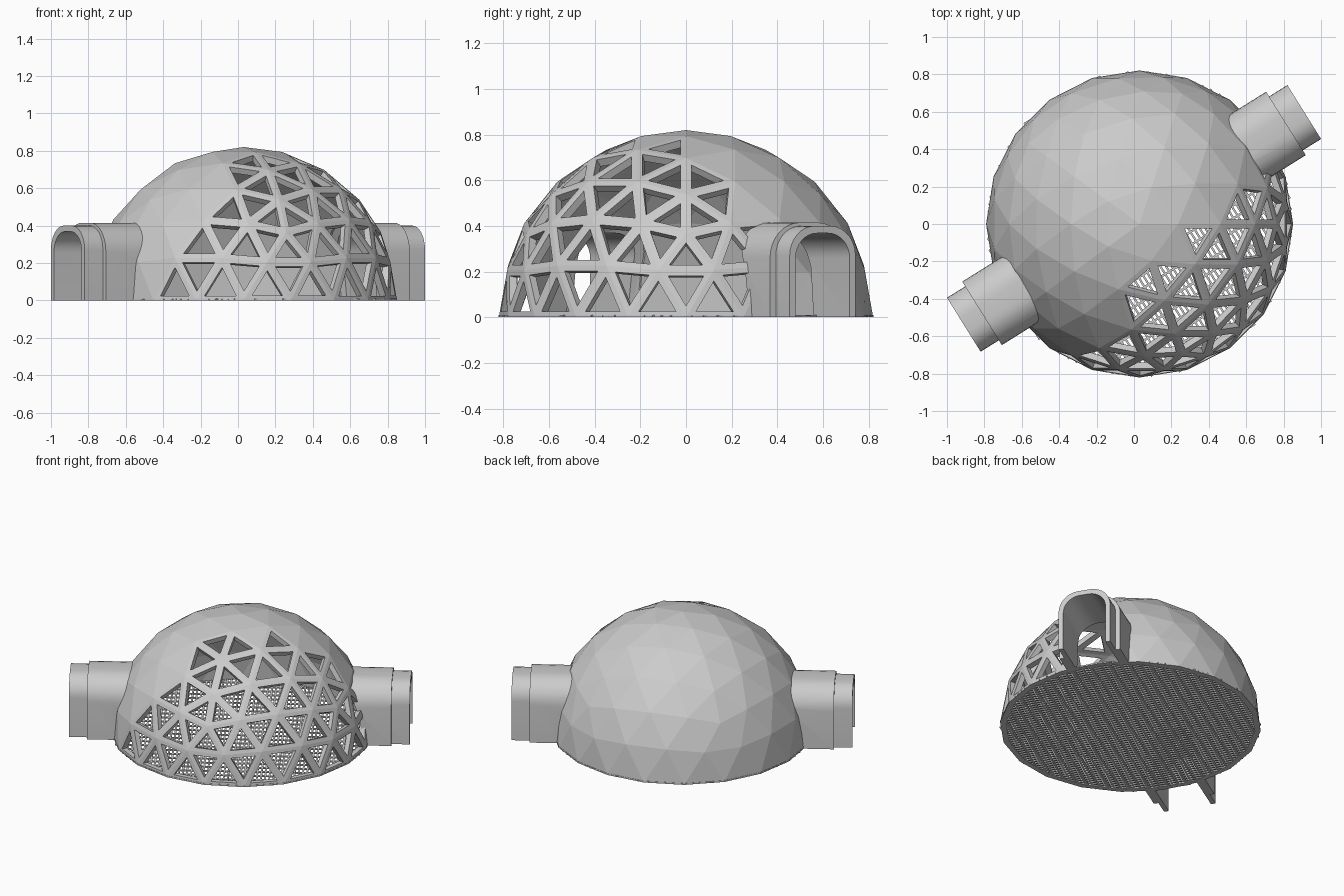
import bpy, bmesh, math
from mathutils import Matrix

if "Cube" in bpy.data.objects:
    bpy.data.objects.remove(bpy.data.objects["Cube"])

R, CX = 0.82, 0.03            # dome radius and centre
ANG = math.radians(32)        # direction of the two tunnels
AXIS_Y = 0.03


def make_object(name, bm, loc=(0, 0, 0), rot=0.0):
    bmesh.ops.recalc_face_normals(bm, faces=bm.faces[:])
    me = bpy.data.meshes.new(name)
    bm.to_mesh(me)
    bm.free()
    ob = bpy.data.objects.new(name, me)
    ob.location = loc
    ob.rotation_euler[2] = rot
    bpy.context.collection.objects.link(ob)
    return ob


def cut(ob, cutter):
    bpy.context.view_layer.update()
    m = ob.modifiers.new("cut", 'BOOLEAN')
    m.operation, m.solver, m.object = 'DIFFERENCE', 'EXACT', cutter
    bpy.ops.object.select_all(action='DESELECT')
    bpy.context.view_layer.objects.active = ob
    ob.select_set(True)
    bpy.ops.object.modifier_apply(modifier=m.name)


def arch(hw, h, r, n=8):
    # doorway outline in (y, z): straight sides, rounded upper corners
    pts = [(-hw, 0)]
    for sx, a0 in ((-1, 180), (1, 90)):
        for i in range(n + 1):
            a = math.radians(a0 - 90 * i / n)
            pts.append((sx * (hw - r) + r * math.cos(a), h - r + r * math.sin(a)))
    return pts + [(hw, 0)]


def arch_tube(name, outer, inner, u0, u1, rot):
    bm = bmesh.new()
    o = [bm.verts.new((u0, y, z)) for y, z in outer]
    if inner:
        i = [bm.verts.new((u0, y, z)) for y, z in inner]
        for k in range(len(o) - 1):
            bm.faces.new((o[k], o[k + 1], i[k + 1], i[k]))
    else:
        bm.faces.new(o)
    ext = bmesh.ops.extrude_face_region(bm, geom=bm.faces[:], use_keep_orig=True)
    bmesh.ops.translate(bm, vec=(u1 - u0, 0, 0),
                        verts=[g for g in ext["geom"] if isinstance(g, bmesh.types.BMVert)])
    return make_object(name, bm, (0, AXIS_Y, 0), rot)


# geodesic dome: closed panels, with a region of open triangular frames
def is_open(c):
    return (c.x - c.y) * 0.7071 > 0.85 / 3 and not (c.x < -0.2 and c.z > 0.5)


bm = bmesh.new()
bmesh.ops.create_icosphere(bm, subdivisions=3, radius=R)
low = [f for f in bm.faces if f.calc_center_median().z < 0]
bmesh.ops.delete(bm, geom=low, context='FACES')
for v in bm.verts:
    if abs(v.co.z) < 1e-4:
        v.co.z = 0
holes = [f for f in bm.faces if is_open(f.calc_center_median() / R)]
bmesh.ops.inset_individual(bm, faces=holes, thickness=0.025, use_even_offset=True)
bmesh.ops.delete(bm, geom=holes, context='FACES')
# give the skin thickness
rim = [e for e in bm.edges if e.is_boundary]
skin = bm.verts[:]
vmap = bmesh.ops.duplicate(bm, geom=bm.verts[:] + bm.edges[:] + bm.faces[:])["vert_map"]
for v in skin:
    vmap[v].co *= 0.957
for e in rim:
    a, b = e.verts
    bm.faces.new((a, b, vmap[b], vmap[a]))
dome = make_object("dome_shell", bm, (CX, 0, 0))

# solid ball that trims the tunnels where they meet the dome
bm = bmesh.new()
bmesh.ops.create_icosphere(bm, subdivisions=3, radius=R * 0.97)
ball = make_object("trim_ball", bm, (CX, 0, 0))
ball.hide_render = True

# two stepped tunnels
for label, rot in (("right", ANG), ("left", ANG + math.pi)):
    plug = arch_tube("plug", [(y, z if z > 0 else -0.1) for y, z in arch(0.18, 0.40, 0.14)],
                     None, 0.4, 1.2, rot)
    cut(dome, plug)
    bpy.data.objects.remove(plug)
    wide = arch_tube(label + "_tunnel", arch(0.20, 0.415, 0.155),
                     arch(0.167, 0.392, 0.125), 0.45, 0.958, rot)
    narrow = arch_tube(label + "_tunnel_mouth", arch(0.17, 0.40, 0.13),
                       arch(0.14, 0.368, 0.11), 0.45, 1.073, rot)
    for t in (wide, narrow):
        cut(t, ball)
        bpy.ops.object.shade_smooth_by_angle(angle=math.radians(30))
bpy.data.objects.remove(ball)

# floor grating: fine bars across the tunnel direction, wider spaced bars along it
bm = bmesh.new()


def bars(step, width, z, along):
    n = int(R / step)
    for k in range(-n, n + 1):
        d = k * step
        half = math.sqrt(max(R * R - d * d, 0)) - 0.012
        if half < 0.03:
            continue
        size, pos = ((2 * half, width), (0, d)) if along else ((width, 2 * half), (d, 0))
        bmesh.ops.create_cube(bm, size=1, matrix=Matrix.Translation((*pos, z)) @
                              Matrix.Diagonal((*size, 0.008, 1)))


bars(0.026, 0.011, 0.0045, False)
bars(0.06, 0.012, 0.0055, True)
make_object("floor_grating", bm, (CX, 0, 0), ANG)

# floor rim, following the twenty sides of the dome
bm = bmesh.new()
N = 20
rings = [[bm.verts.new((r * math.cos(k * math.tau / N), r * math.sin(k * math.tau / N), z))
          for k in range(N)]
         for r, z in ((R - 0.03, 0), (R + 0.001, 0), (R + 0.001, 0.01), (R - 0.03, 0.01))]
for j in range(4):
    for k in range(N):
        a, b = rings[j], rings[(j + 1) % 4]
        bm.faces.new((a[k], a[(k + 1) % N], b[(k + 1) % N], b[k]))
make_object("floor_rim", bm, (CX, 0, 0))
